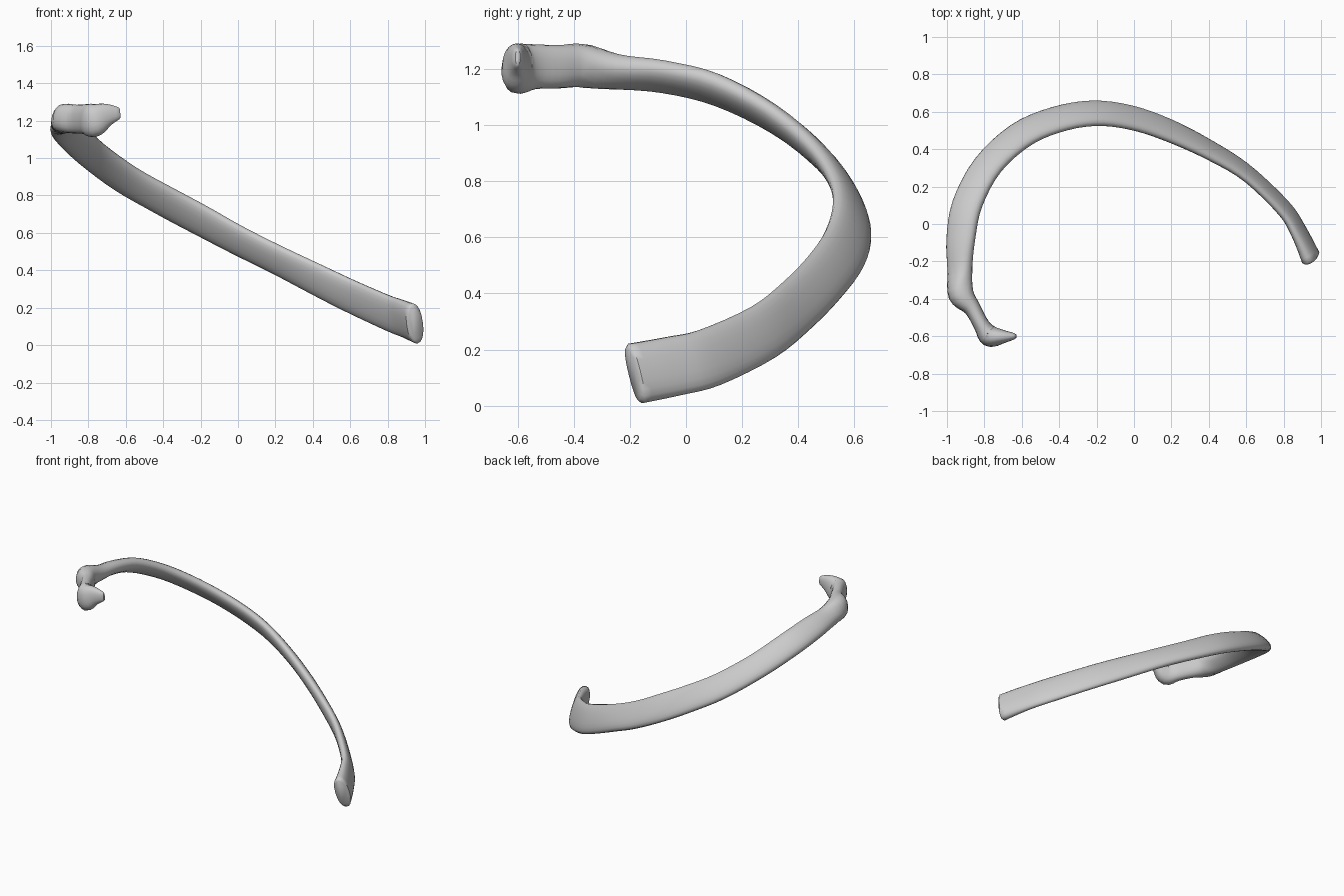
import bpy, bmesh, math
from mathutils import Vector

if "Cube" in bpy.data.objects:
    bpy.data.objects.remove(bpy.data.objects["Cube"])

# Stations along the bone, front end to head:
# x, y, z, half height, half thickness, inward roll in degrees
STATIONS = [
    (0.945, -0.180, 0.115, .110, .047, 13),
    (0.880, -0.040, 0.142, .108, .036, 14),
    (0.800,  0.085, 0.172, .105, .032, 16),
    (0.600,  0.275, 0.262, .100, .031, 18),
    (0.400,  0.398, 0.360, .097, .033, 24),
    (0.200,  0.495, 0.460, .095, .035, 31),
    (0.000,  0.565, 0.560, .097, .035, 35),
    (-0.200, 0.592, 0.668, .098, .036, 38),
    (-0.400, 0.562, 0.775, .095, .037, 42),
    (-0.600, 0.478, 0.888, .092, .038, 48),
    (-0.780, 0.315, 1.020, .088, .040, 54),
    (-0.890, 0.110, 1.125, .088, .043, 58),
    (-0.926, -0.080, 1.172, .083, .045, 60),
    (-0.931, -0.250, 1.190, .072, .052, 50),
    (-0.925, -0.375, 1.212, .078, .068, 10),   # tubercle
    (-0.865, -0.450, 1.208, .077, .046, 0),    # neck
    (-0.815, -0.540, 1.208, .080, .043, 0),
    (-0.772, -0.598, 1.202, .090, .058, 0),    # head
    (-0.705, -0.602, 1.230, .064, .038, 0),
    (-0.640, -0.600, 1.240, .034, .017, 0),
]
SIDES, STEPS = 20, 4


def spline(p0, p1, p2, p3, t):
    return [0.5 * (2*b + (c-a)*t + (2*a-5*b+4*c-d)*t*t + (3*b-a-3*c+d)*t**3)
            for a, b, c, d in zip(p0, p1, p2, p3)]


def bent_power(v, e):
    return math.copysign(abs(v) ** e, v)


def ring(bm, s, tangent, scale=1.0, shift=0.0):
    """Rounded flat section set square to the path."""
    out = tangent.cross(Vector((0, 0, 1))).normalized()
    up = out.cross(tangent).normalized()
    r = math.radians(s[5])
    tall = up * math.cos(r) - out * math.sin(r)
    thick = out * math.cos(r) + up * math.sin(r)
    centre = Vector(s[:3]) + tangent * shift
    h, w = s[3] - s[4] * (1 - scale), s[4] * scale
    verts = []
    for k in range(SIDES):
        a = math.tau * k / SIDES
        verts.append(bm.verts.new(centre + tall * h * bent_power(math.cos(a), .88)
                                  + thick * w * bent_power(math.sin(a), .88)))
    return verts


# Smooth path
path = []
n = len(STATIONS)
for i in range(n - 1):
    p = [STATIONS[min(max(i + d, 0), n - 1)] for d in (-1, 0, 1, 2)]
    path += [spline(*p, j / STEPS) for j in range(STEPS)]
path.append(list(STATIONS[-1]))
pts = [Vector(s[:3]) for s in path]
tans = [(pts[min(i + 2, len(pts) - 1)] - pts[max(i - 2, 0)]).normalized()
        for i in range(len(pts))]

# Loft with rounded ends
bm = bmesh.new()
rings = [ring(bm, path[0], tans[0], .72, -.012)]
rings += [ring(bm, s, t) for s, t in zip(path, tans)]
rings.append(ring(bm, path[-1], tans[-1], .5, .01))
for a, b in zip(rings, rings[1:]):
    for k in range(SIDES):
        m = (k + 1) % SIDES
        bm.faces.new((a[k], a[m], b[m], b[k]))
bm.faces.new(rings[0][::-1])
bm.faces.new(rings[-1])
bmesh.ops.recalc_face_normals(bm, faces=bm.faces)

mesh = bpy.data.meshes.new("rib_bone")
bm.to_mesh(mesh)
bm.free()
rib = bpy.data.objects.new("rib_bone", mesh)
bpy.context.collection.objects.link(rib)
bpy.context.view_layer.objects.active = rib
rib.select_set(True)
bpy.ops.object.shade_smooth_by_angle(angle=math.radians(50))
